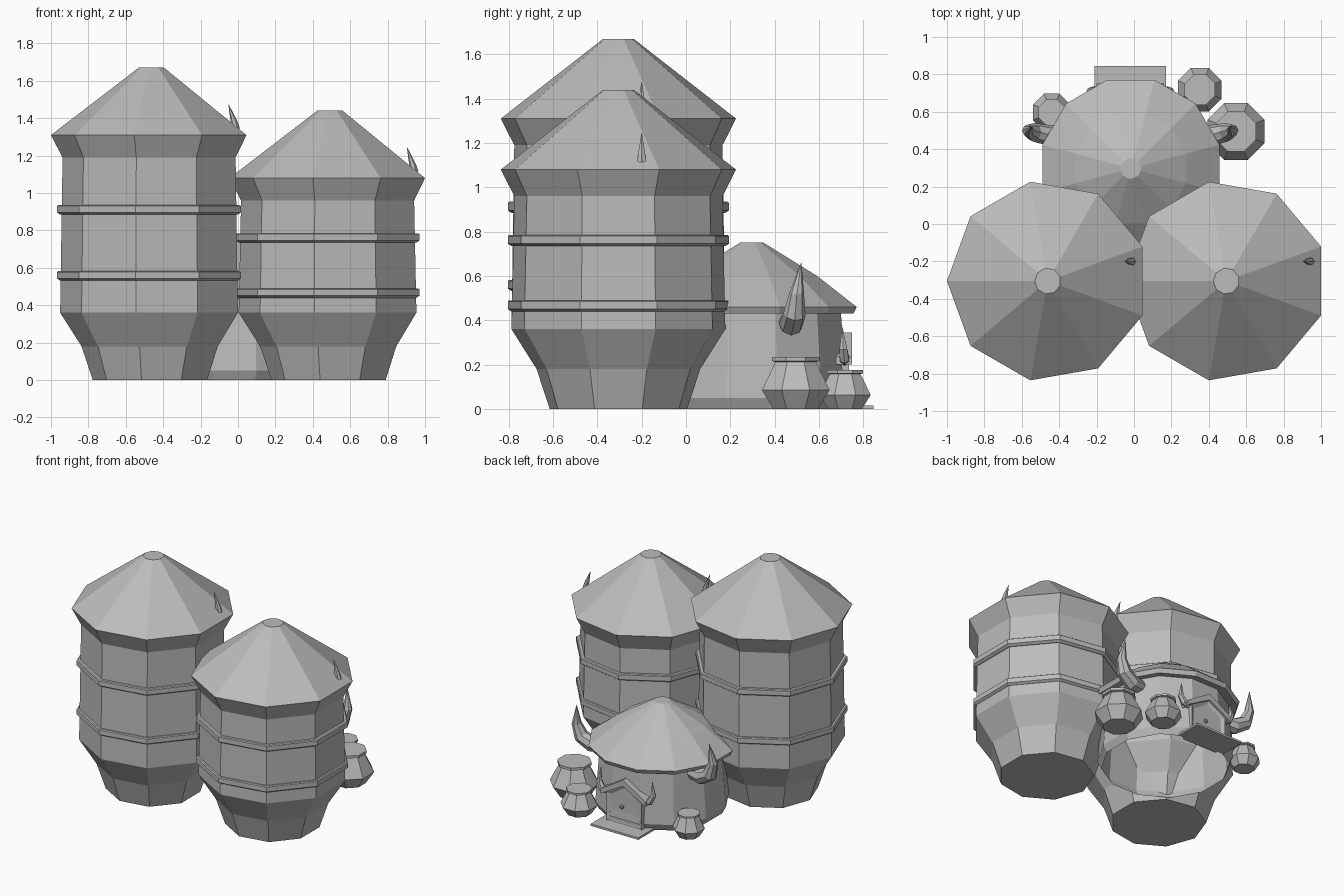
import bpy, bmesh, math
from mathutils import Vector, Matrix

cube = bpy.data.objects.get("Cube")
if cube:
    bpy.data.objects.remove(cube, do_unlink=True)

stone = bpy.data.materials.new("stone grey")
stone.use_nodes = True
GREY = (0.5, 0.5, 0.5, 1)
stone.diffuse_color = GREY
stone.node_tree.nodes["Principled BSDF"].inputs["Base Color"].default_value = GREY


def finish(name, bm):
    """Turn a bmesh into a flat shaded object."""
    bmesh.ops.recalc_face_normals(bm, faces=bm.faces)
    mesh = bpy.data.meshes.new(name)
    bm.to_mesh(mesh)
    bm.free()
    mesh.materials.append(stone)
    obj = bpy.data.objects.new(name, mesh)
    bpy.context.collection.objects.link(obj)
    return obj


def loft(bm, rings, caps=True, closed=False):
    """Bridge successive rings of points."""
    loops = [[bm.verts.new(p) for p in ring] for ring in rings]
    pairs = list(zip(loops, loops[1:]))
    if closed:
        pairs.append((loops[-1], loops[0]))
    for a, b in pairs:
        for i in range(len(a)):
            j = (i + 1) % len(a)
            bm.faces.new((a[i], a[j], b[j], b[i]))
    if caps and not closed:
        bm.faces.new(loops[0])
        bm.faces.new(loops[-1])


def lathe(name, profile, sides, center, start=0.0, caps=True, closed=False):
    """Spin a (radius, height) profile into a faceted solid."""
    cx, cy = center
    angles = [math.radians(start) + math.tau * i / sides for i in range(sides)]
    rings = [[(cx + r * math.cos(a), cy + r * math.sin(a), z) for a in angles]
             for r, z in profile]
    bm = bmesh.new()
    loft(bm, rings, caps, closed)
    return finish(name, bm)


def horn(name, path, radii, sides=6):
    """Tapered tube along a path."""
    pts = [Vector(p) for p in path]
    rings = []
    for i, (p, r) in enumerate(zip(pts, radii)):
        tangent = pts[min(i + 1, len(pts) - 1)] - pts[max(i - 1, 0)]
        side = tangent.cross(Vector((0, 1, 0))).normalized()
        up = side.cross(tangent).normalized()
        rings.append([p + r * (side * math.cos(a) + up * math.sin(a))
                      for a in (math.tau * k / sides for k in range(sides))])
    bm = bmesh.new()
    loft(bm, rings)
    return finish(name, bm)


def plate(name, outline, y0, y1, border=0.0, depth=0.0):
    """Extrude an (x, z) outline along y, with an optional sunken panel."""
    bm = bmesh.new()
    loft(bm, [[(x, y, z) for x, z in outline] for y in (y0, y1)])
    if border:
        bm.faces.ensure_lookup_table()
        bmesh.ops.recalc_face_normals(bm, faces=bm.faces)
        bmesh.ops.inset_region(bm, faces=[bm.faces[-1]], thickness=border, depth=-depth)
    return finish(name, bm)


# Two large silos with hoops, conical roofs and one roof spike each
RING = [(0.46, -0.025), (0.49, -0.025), (0.507, -0.014),
        (0.507, 0.02), (0.5, 0.025), (0.46, 0.025)]
for side, cx, eave, hoops in (("right", -0.461, 1.31, (0.557, 0.91)),
                              ("left", 0.4935, 1.08, (0.465, 0.76))):
    center = (cx, -0.305)
    lathe(side + "_silo",
          [(0.315, 0), (0.375, 0.18), (0.49, 0.36), (0.477, eave - 0.12),
           (0.539, eave), (0.07, eave + 0.36)], 9, center, 180)
    for n, z in enumerate(hoops):
        lathe(f"{side}_silo_hoop_{n + 1}", [(r, z + h) for r, h in RING],
              9, center, 180, closed=True)
    horn(side + "_roof_spike",
         [(cx + 0.45, -0.2, eave + 0.03), (cx + 0.44, -0.2, eave + 0.07),
          (cx + 0.41, -0.2, eave + 0.165)], (0.022, 0.018, 0.001))

# Round hut behind the silos
HUT = (-0.017, 0.297)
lathe("hut_wall", [(0.42, 0), (0.445, 0.05), (0.415, 0.45)], 12, HUT, 15, caps=False)
lathe("hut_roof", [(0.40, 0.445), (0.475, 0.43), (0.49, 0.46),
                   (0.305, 0.6), (0.055, 0.75)], 12, HUT, 15, caps=False)
lathe("hut_roof_cap", [(0.055, 0.745), (0.055, 0.75)], 12, HUT, 15)

# Door on the back of the hut
DX = -0.02
plate("door", [(DX - 0.14, 0), (DX + 0.14, 0), (DX + 0.14, 0.22),
               (DX, 0.31), (DX - 0.14, 0.22)], 0.64, 0.735, 0.03, 0.012)
plate("door_gable", [(DX - 0.18, 0.2), (DX, 0.3), (DX + 0.18, 0.2),
                     (DX + 0.18, 0.235), (DX, 0.345), (DX - 0.18, 0.235)], 0.66, 0.75)
plate("doorstep", [(DX - 0.19, 0), (DX + 0.19, 0),
                   (DX + 0.19, 0.015), (DX - 0.19, 0.015)], 0.66, 0.845)
bm = bmesh.new()
bmesh.ops.create_icosphere(bm, subdivisions=1, radius=0.016,
                           matrix=Matrix.Translation((DX + 0.02, 0.733, 0.14)))
finish("door_knob", bm)

# Horns on the door gable and on the hut wall, mirrored
for side, s in (("left", 1), ("right", -1)):
    horn(side + "_door_horn",
         [(DX + s * x, y, z) for x, y, z in
          ((0.15, 0.715, 0.215), (0.19, 0.715, 0.225), (0.215, 0.71, 0.27), (0.205, 0.705, 0.37))],
         (0.02, 0.024, 0.02, 0.001))
    horn(side + "_wall_horn",
         [(DX + s * x, y, z) for x, y, z in
          ((0.34, 0.46, 0.39), (0.44, 0.475, 0.385), (0.515, 0.49, 0.43),
           (0.545, 0.5, 0.52), (0.53, 0.52, 0.66))],
         (0.045, 0.055, 0.05, 0.033, 0.001), 8)

# Pots around the hut
POT = [(0.66, 0), (1, 0.36), (0.62, 0.88), (0.6, 0.9), (0.7, 0.92), (0.7, 1)]
for name, center, radius, height in (("large_pot", (0.545, 0.495), 0.165, 0.235),
                                     ("middle_pot", (0.352, 0.718), 0.125, 0.175),
                                     ("small_pot", (-0.44, 0.597), 0.108, 0.165)):
    lathe(name, [(r * radius, z * height) for r, z in POT], 8, center, 22.5)
